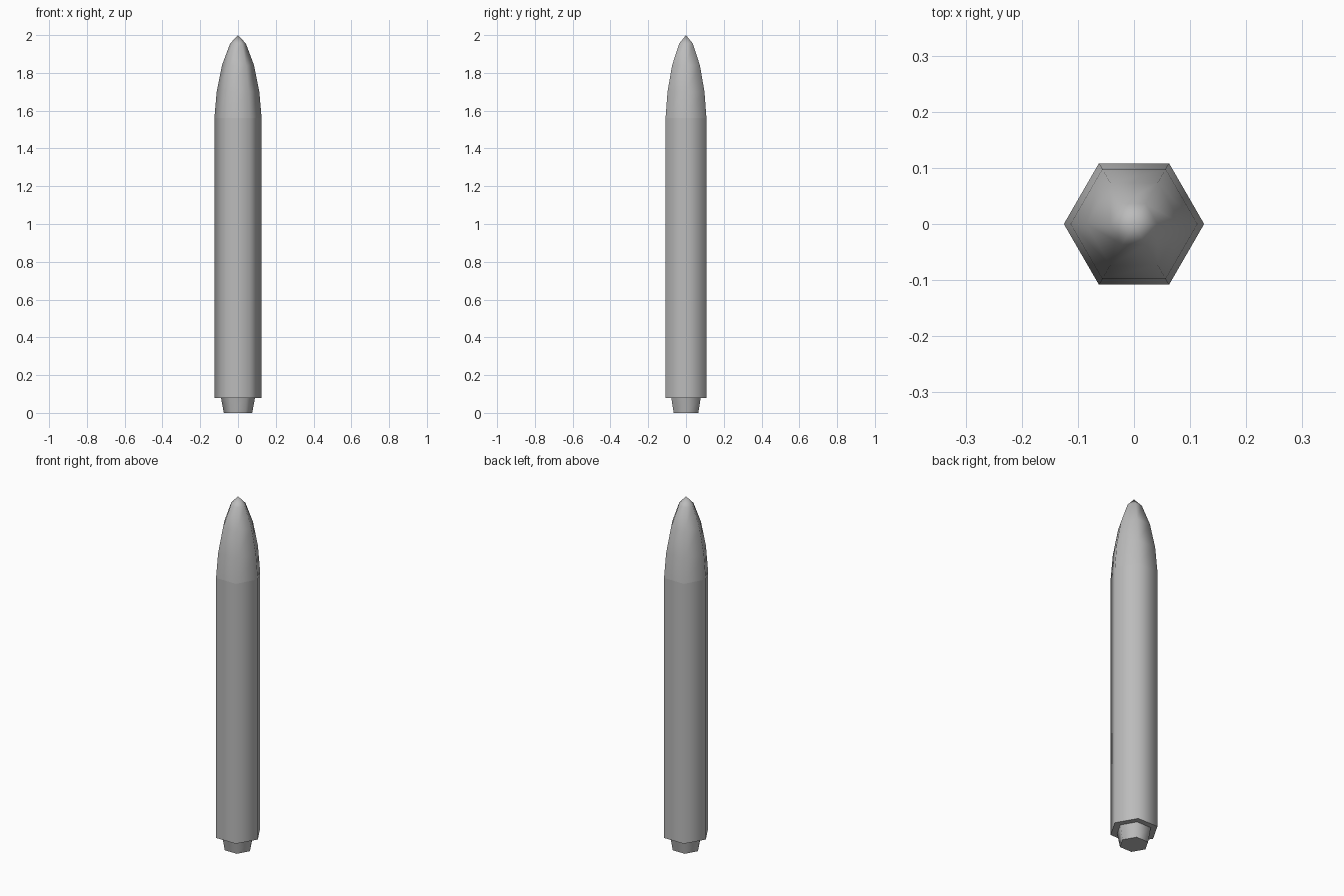
import bpy, bmesh, math

if "Cube" in bpy.data.objects:
    bpy.data.objects.remove(bpy.data.objects["Cube"])

SIDES = 6
grey = bpy.data.materials.new("light_grey")
grey.diffuse_color = (0.5, 0.5, 0.5, 1)
grey.use_nodes = True
grey.node_tree.nodes["Principled BSDF"].inputs["Base Color"].default_value = grey.diffuse_color


def turned(name, profile):
    """Six-sided lathe of (radius, z) points, capped at open ends, smooth around."""
    bm = bmesh.new()
    rings = []
    for r, z in profile:
        n = SIDES if r > 0 else 1
        rings.append([bm.verts.new((r * math.cos(2 * math.pi * i / SIDES),
                                    r * math.sin(2 * math.pi * i / SIDES), z))
                      for i in range(n)])
    for a, b in zip(rings, rings[1:]):
        for i in range(SIDES):
            j = (i + 1) % SIDES
            quad = [a[i], a[j], b[j], b[i]] if len(b) > 1 else [a[i], a[j], b[0]]
            bm.faces.new(quad).smooth = True
    # flat end caps
    bm.faces.new(rings[0][::-1])
    if len(rings[-1]) > 1:
        bm.faces.new(rings[-1])
    # sharp rims around the caps
    for e in bm.edges:
        if any(not f.smooth for f in e.link_faces):
            e.smooth = False
    me = bpy.data.meshes.new(name)
    bm.to_mesh(me)
    bm.free()
    me.materials.append(grey)
    ob = bpy.data.objects.new(name, me)
    bpy.context.collection.objects.link(ob)
    return ob


# exhaust nozzle, body tube and pointed nose
turned("nozzle", [(0.075, 0), (0.09, 0.08)])
turned("body", [(0.125, 0.08), (0.125, 1.56)])
turned("nose_cone", [(0.125, 1.56), (0.113, 1.70), (0.085, 1.84), (0.042, 1.955), (0, 2.0)])
